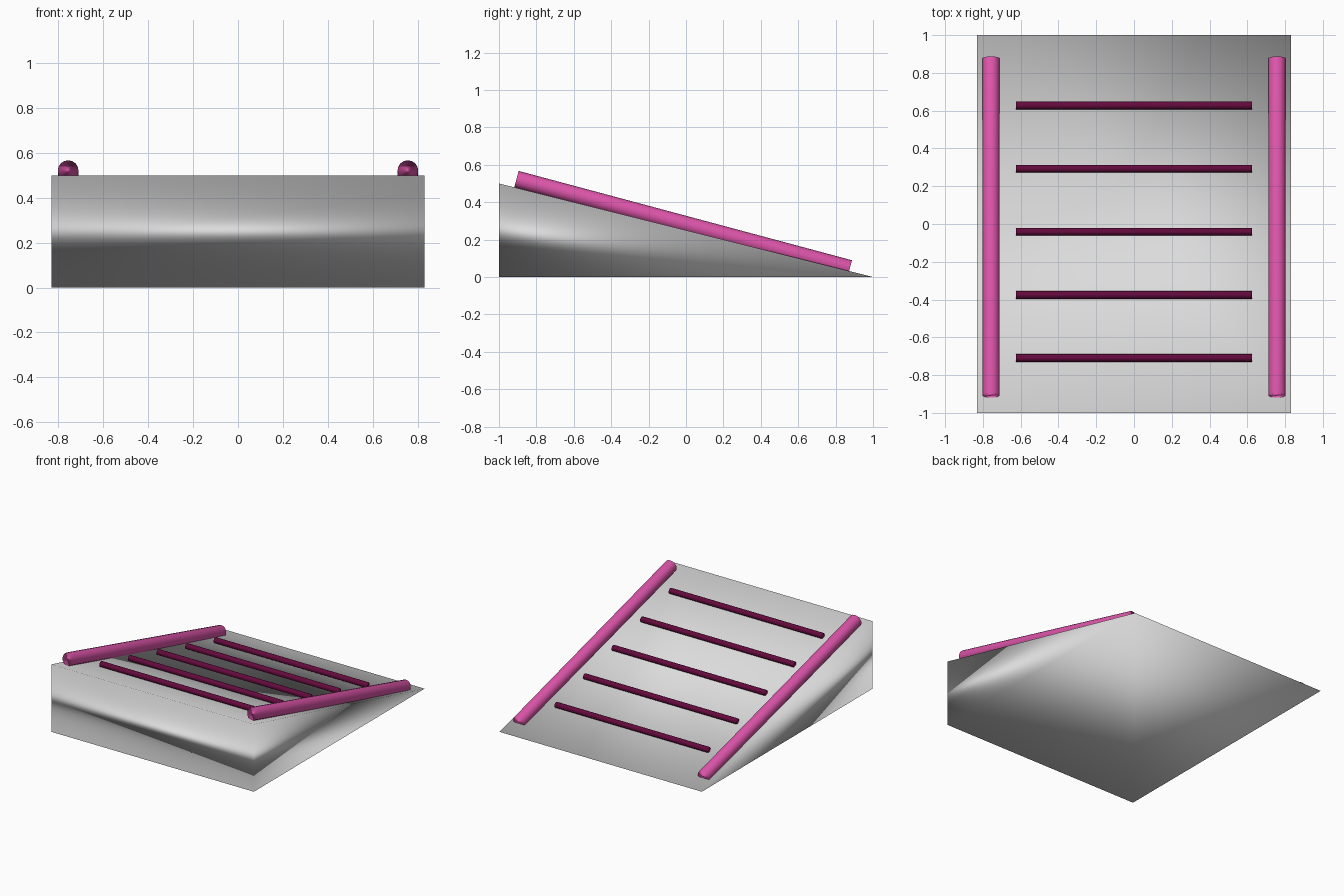
import bpy, bmesh, math
from mathutils import Matrix, Vector

if "Cube" in bpy.data.objects:
    bpy.data.objects.remove(bpy.data.objects["Cube"])

SLOPE = math.atan(0.25)          # ramp falls 0.5 over a length of 2
RAIL_TILT = math.radians(15)     # rails sink slightly into the low end
HALF_W, HEIGHT = 0.83, 0.5


def material(name, rgb):
    m = bpy.data.materials.new(name)
    m.diffuse_color = (*rgb, 1)
    m.use_nodes = True
    m.node_tree.nodes["Principled BSDF"].inputs["Base Color"].default_value = m.diffuse_color
    return m


grey = material("light_grey", (0.71, 0.71, 0.71))
pink = material("pink", (0.72, 0.09, 0.40))
maroon = material("dark_maroon", (0.125, 0.003, 0.045))


def finish(name, bm, mat):
    """Make a fully smooth object whose normals are weighted by face area."""
    bmesh.ops.recalc_face_normals(bm, faces=bm.faces)
    for f in bm.faces:
        f.smooth = True
    normals = [sum((f.normal * f.calc_area() for f in v.link_faces), Vector()).normalized()
               for v in bm.verts]
    me = bpy.data.meshes.new(name)
    bm.to_mesh(me)
    bm.free()
    me.normals_split_custom_set_from_vertices(normals)
    me.materials.append(mat)
    ob = bpy.data.objects.new(name, me)
    bpy.context.collection.objects.link(ob)
    return ob


def rod(name, centre, radius, length, axis_turn, tilt, mat, sides=16):
    """Cylinder tilted down towards the back."""
    bm = bmesh.new()
    bmesh.ops.create_cone(bm, cap_ends=True, segments=sides, radius1=radius,
                          radius2=radius, depth=length, matrix=axis_turn)
    ob = finish(name, bm, mat)
    ob.matrix_world = Matrix.Translation(centre) @ Matrix.Rotation(-tilt, 4, 'X')
    return ob


# Wedge: triangular side profile extruded across the width
bm = bmesh.new()
profile = [(-1, 0), (1, 0), (-1, HEIGHT)]
face = bm.faces.new([bm.verts.new((-HALF_W, y, z)) for y, z in profile])
ext = bmesh.ops.extrude_face_region(bm, geom=[face], use_keep_orig=True)
moved = [v for v in ext["geom"] if isinstance(v, bmesh.types.BMVert)]
bmesh.ops.translate(bm, verts=moved, vec=(2 * HALF_W, 0, 0))
finish("ramp_wedge", bm, grey)

# Side rails running down the slope
along_y = Matrix.Rotation(math.pi / 2, 4, 'X')
for name, x in (("left_rail", -0.757), ("right_rail", 0.757)):
    rod(name, (x, -0.0155, 0.284), 0.046, 1.845, along_y, RAIL_TILT, pink)

# Grip bars across the slope
along_x = Matrix.Rotation(math.pi / 2, 4, 'Y')
for i in range(5):
    y = 0.627 - i * 0.3342
    z = HEIGHT / 2 * (1 - y) + 0.02
    rod(f"grip_bar_{i + 1}", (0, y, z), 0.0205, 1.25, along_x, SLOPE, maroon)
